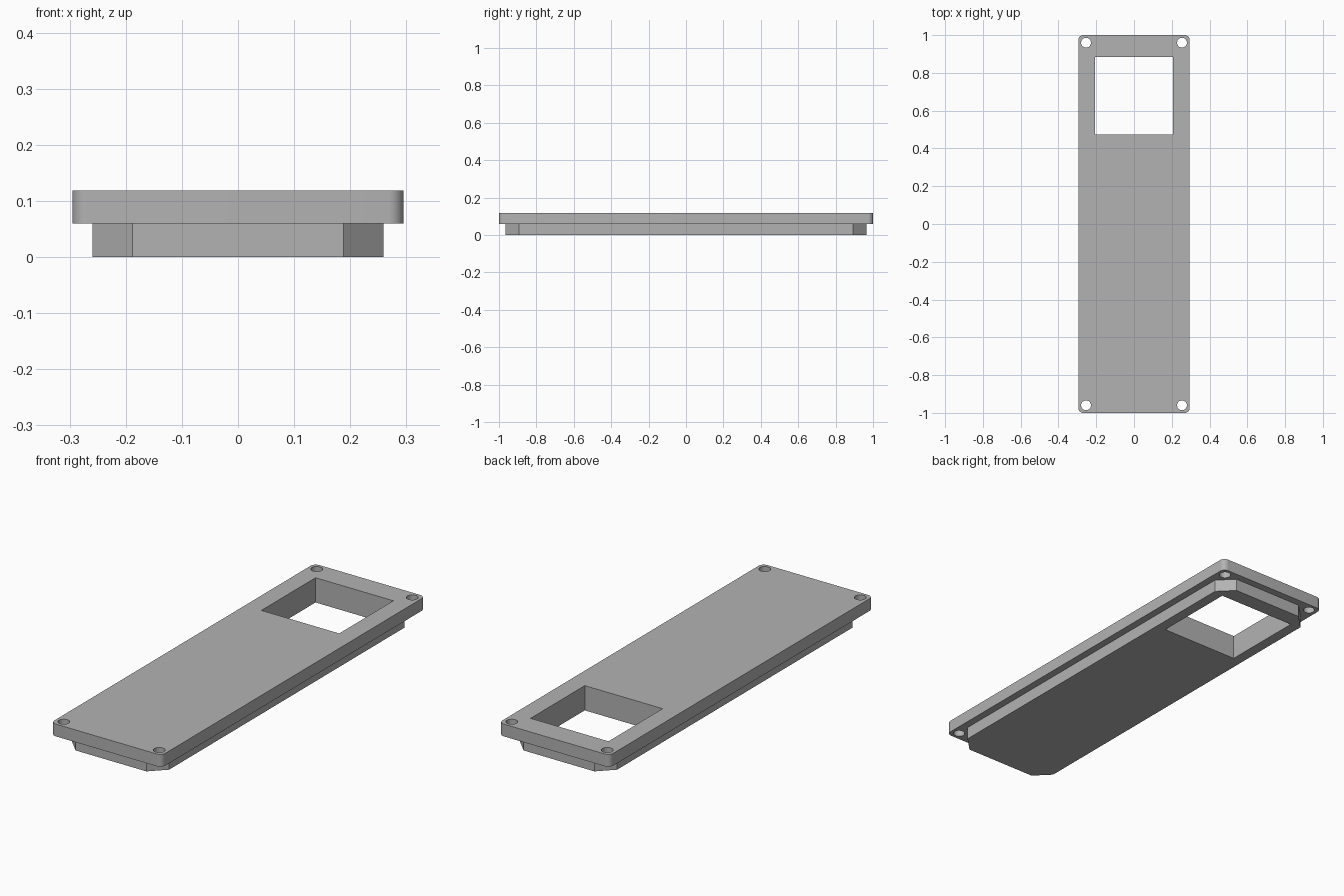
import bpy
import bmesh
from math import cos, sin, pi

cube = bpy.data.objects.get("Cube")
if cube:
    bpy.data.objects.remove(cube, do_unlink=True)

grey = bpy.data.materials.new("plain grey")
grey.use_nodes = True
grey.diffuse_color = (0.45, 0.45, 0.45, 1)
grey.node_tree.nodes["Principled BSDF"].inputs["Base Color"].default_value = grey.diffuse_color


def arc(cx, cy, radius, start, end, steps):
    angles = [start + (end - start) * i / steps for i in range(steps + 1)]
    return [(cx + radius * cos(a), cy + radius * sin(a)) for a in angles]


def rectangle(x, y, corner, steps):
    """Centred rectangle with rounded corners."""
    points = []
    for i, (sx, sy) in enumerate([(1, 1), (-1, 1), (-1, -1), (1, -1)]):
        points += arc(sx * (x - corner), sy * (y - corner), corner,
                      i * pi / 2, (i + 1) * pi / 2, steps)
    return points


def slab(name, outlines, bottom, top):
    """Solid slab from an outer outline and any hole outlines."""
    curve = bpy.data.curves.new(name + " profile", "CURVE")
    curve.dimensions = "2D"
    curve.fill_mode = "BOTH"
    curve.extrude = (top - bottom) / 2
    for points in outlines:
        spline = curve.splines.new("POLY")
        spline.points.add(len(points) - 1)
        for target, (x, y) in zip(spline.points, points):
            target.co = (x, y, 0, 1)
        spline.use_cyclic_u = True
    helper = bpy.data.objects.new(name + " helper", curve)
    bpy.context.collection.objects.link(helper)
    bpy.context.view_layer.update()
    graph = bpy.context.evaluated_depsgraph_get()
    mesh = bpy.data.meshes.new_from_object(helper.evaluated_get(graph))
    bpy.data.objects.remove(helper, do_unlink=True)

    # Weld caps to walls and put the slab at its height
    bm = bmesh.new()
    bm.from_mesh(mesh)
    bmesh.ops.remove_doubles(bm, verts=bm.verts[:], dist=0.0001)
    bmesh.ops.translate(bm, verts=bm.verts[:], vec=(0, 0, (bottom + top) / 2))
    bmesh.ops.recalc_face_normals(bm, faces=bm.faces[:])
    bm.to_mesh(mesh)
    bm.free()
    mesh.name = name
    mesh.materials.clear()
    mesh.materials.append(grey)

    part = bpy.data.objects.new(name, mesh)
    bpy.context.collection.objects.link(part)
    bpy.ops.object.select_all(action="DESELECT")
    part.select_set(True)
    bpy.context.view_layer.objects.active = part
    bpy.ops.object.shade_smooth_by_angle(angle=pi / 6)
    return part


# Square window through both layers
window = [(-0.207, 0.473), (0.207, 0.473), (0.207, 0.884), (-0.207, 0.884)]

# Screw holes in the four corners
screw_holes = [arc(sx * 0.254, sy * 0.96, 0.026, 0, 2 * pi * 31 / 32, 31)
               for sx in (-1, 1) for sy in (-1, 1)]

# Upper plate with rounded corners
slab("cover_plate", [rectangle(0.295, 1.0, 0.027, 8), window] + screw_holes, 0.06, 0.119)

# Lower block with chamfered corners
slab("lower_block", [rectangle(0.259, 0.964, 0.071, 1), window], 0.0, 0.06)
